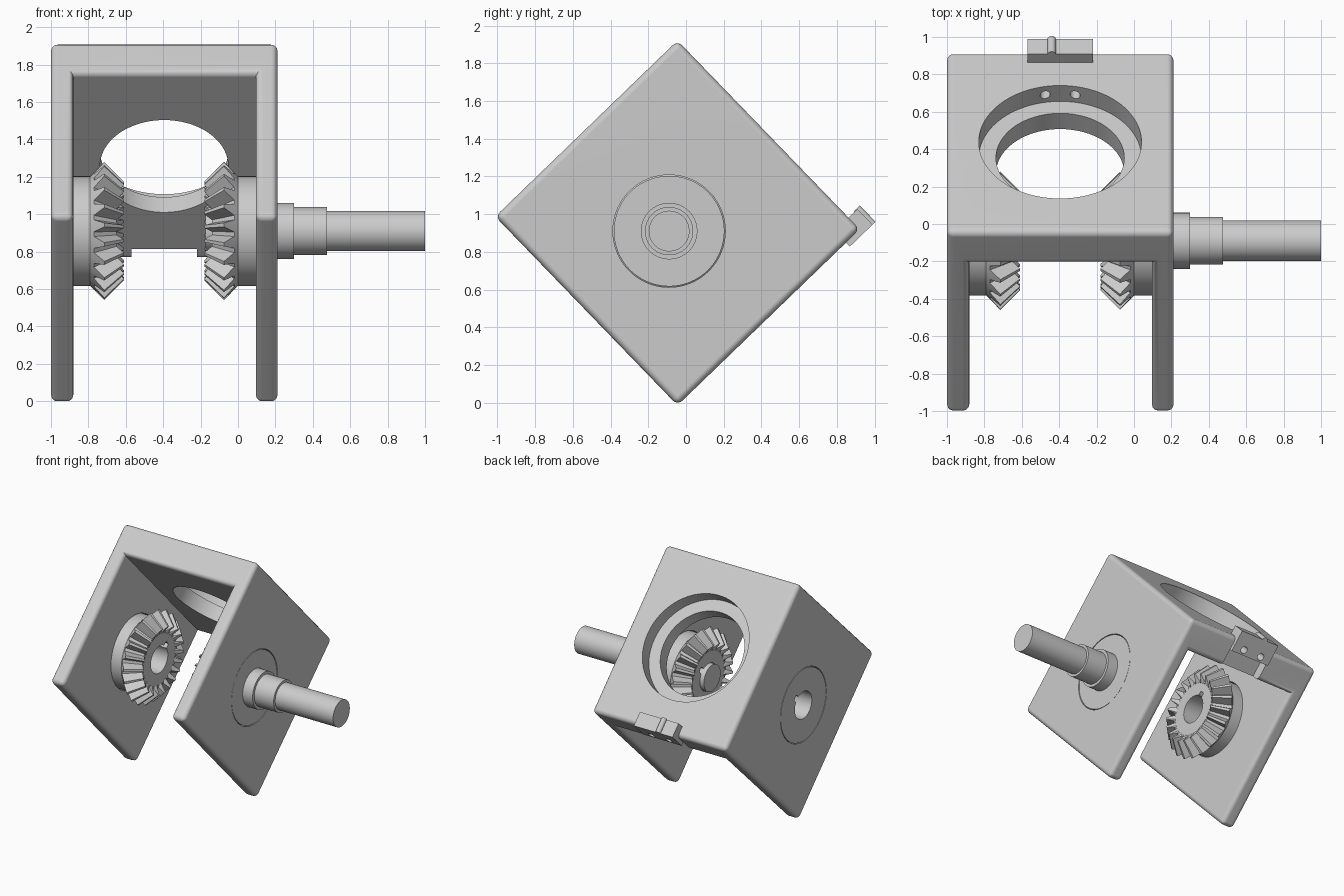
import bpy, bmesh, math
from math import pi, cos, sin
from mathutils import Matrix, Vector

default = bpy.data.objects.get("Cube")
if default:
    bpy.data.objects.remove(default)

# Everything is built square to the axes, then tilted about x
TILT = Matrix.Translation((0, -0.045, 0.953)) @ Matrix.Rotation(math.radians(44), 4, 'X')
MID = -0.395          # mirror plane between the gears
HALF_A, HALF_B = 0.672, 0.696
WEB = 0.235           # thickness of the back wall
AXLE = -0.062         # gear axis offset

grey = bpy.data.materials.new("plain_grey")
grey.use_nodes = True
grey.diffuse_color = (0.6, 0.6, 0.6, 1)
grey.node_tree.nodes["Principled BSDF"].inputs["Base Color"].default_value = (0.6, 0.6, 0.6, 1)


def finish(name, bm):
    """Turn a bmesh into a tilted grey object."""
    bmesh.ops.recalc_face_normals(bm, faces=bm.faces)
    me = bpy.data.meshes.new(name)
    bm.to_mesh(me)
    bm.free()
    ob = bpy.data.objects.new(name, me)
    bpy.context.collection.objects.link(ob)
    me.materials.append(grey)
    ob.matrix_world = TILT
    return ob


def add_cylinder(bm, r, start, end, segs=64):
    start, end = Vector(start), Vector(end)
    axis = end - start
    m = Matrix.Translation((start + end) / 2) @ axis.to_track_quat('Z', 'Y').to_matrix().to_4x4()
    bmesh.ops.create_cone(bm, cap_ends=True, segments=segs, radius1=r, radius2=r,
                          depth=axis.length, matrix=m)


def add_box(bm, lo, hi):
    lo, hi = Vector(lo), Vector(hi)
    m = Matrix.Translation((lo + hi) / 2) @ Matrix.Diagonal((*(hi - lo), 1))
    return bmesh.ops.create_cube(bm, size=1, matrix=m)["verts"]


def cylinder(name, r, start, end, segs=64):
    bm = bmesh.new()
    add_cylinder(bm, r, start, end, segs)
    return finish(name, bm)


def box(name, lo, hi):
    bm = bmesh.new()
    add_box(bm, lo, hi)
    return finish(name, bm)


def cut(ob, cutters):
    """Subtract the cutters, keep the result and drop the helpers."""
    for c in cutters:
        c.hide_render = True
        mod = ob.modifiers.new("cut", 'BOOLEAN')
        mod.operation, mod.object, mod.solver = 'DIFFERENCE', c, 'EXACT'
    bpy.context.view_layer.update()
    deps = bpy.context.evaluated_depsgraph_get()
    me = bpy.data.meshes.new_from_object(ob.evaluated_get(deps))
    ob.modifiers.clear()
    ob.data = me
    for c in cutters:
        bpy.data.objects.remove(c)


def smooth(ob):
    bpy.ops.object.select_all(action='DESELECT')
    ob.select_set(True)
    bpy.context.view_layer.objects.active = ob
    bpy.ops.object.shade_smooth_by_angle(angle=math.radians(30))
    ob.modifiers.new("even_normals", 'WEIGHTED_NORMAL').keep_sharp = True


def pin_holes():
    return [cylinder("hole_cutter", 0.027, (MID + dx, 0.61, -0.3), (MID + dx, 0.61, -0.9), 24)
            for dx in (-0.08, 0.08)]


# Bracket: a U profile with rounded outer edges
bm = bmesh.new()
inner = HALF_A - WEB
outline = [(-1, -HALF_A), (-0.88, -HALF_A), (-0.88, inner), (0.095, inner),
           (0.095, -HALF_A), (0.212, -HALF_A), (0.212, HALF_A), (-1, HALF_A)]
face = bm.faces.new([bm.verts.new((x, a, -HALF_B)) for x, a in outline])
top = bmesh.ops.extrude_face_region(bm, geom=[face])["geom"]
bmesh.ops.translate(bm, verts=[v for v in top if isinstance(v, bmesh.types.BMVert)],
                    vec=(0, 0, 2 * HALF_B))
bmesh.ops.recalc_face_normals(bm, faces=bm.faces)
rounded = [e for e in bm.edges if e.is_convex]
bmesh.ops.bevel(bm, geom=rounded, offset=0.035, segments=4, profile=0.5, affect='EDGES')
bracket = finish("bracket", bm)

# Window with counterbore, hub seats, clamp notch and pin holes
cut(bracket, [
    cylinder("window_cutter", 0.343, (MID, 0.2, 0), (MID, 0.9, 0), 96),
    cylinder("counterbore_cutter", 0.435, (MID, HALF_A - 0.118, 0), (MID, 0.9, 0), 96),
    cylinder("left_seat_cutter", 0.298, (-1.1, AXLE, 0), (-0.8, AXLE, 0), 88),
    cylinder("right_seat_cutter", 0.298, (0.01, AXLE, 0), (0.4, AXLE, 0), 88),
    box("notch_cutter", (-0.57, 0.3, -0.9), (-0.22, 0.9, -0.615)),
] + pin_holes())
smooth(bracket)

# Clamp block in the notch, with pin holes and a rounded rib
clamp = box("clamp_block", (-0.57, 0.57, -0.725), (-0.22, 0.738, -0.61))
cut(clamp, pin_holes())
smooth(clamp)
smooth(cylinder("clamp_rib", 0.022, (-0.44, 0.738, -0.725), (-0.44, 0.738, -0.605), 24))


def bevel_gear(name, mirrored):
    """Hub, straight bevel teeth and a keyed bore, lofted from rings."""
    teeth, per = 22, 4
    n = teeth * per

    def x_pos(x):
        return 2 * MID - x if mirrored else x

    def plain(x, r):
        return lambda k: (x, r)

    def toothed(tip, root):
        return lambda k: tip if k % per < 2 else root

    def bore(x):
        return lambda k: (x, 0.145 if min(k, n - k) <= 9 and abs(0.145 * sin(2 * pi * k / n)) < 0.03
                          else 0.11)

    def angle(k, is_tooth):
        # narrow tips, wide flanks
        if not is_tooth:
            return 2 * pi * k / n
        return 2 * pi / teeth * (k // per + (-0.10, 0.10, 0.36, 0.64)[k % per])

    profile = [
        (bore(-1), False), (plain(-1, 0.293), False), (plain(-0.79, 0.293), False),
        (toothed((-0.715, 0.37), (-0.77, 0.313)), True),
        (toothed((-0.61, 0.265), (-0.65, 0.222)), True),
        (plain(-0.65, 0.205), False), (bore(-0.65), False),
    ]
    bm = bmesh.new()
    rings = []
    for shape, is_tooth in profile:
        ring = []
        for k in range(n):
            x, r = shape(k)
            t = angle(k, is_tooth)
            ring.append(bm.verts.new((x_pos(x), AXLE + r * cos(t), r * sin(t))))
        rings.append(ring)
    for r0, r1 in zip(rings, rings[1:] + rings[:1]):
        for k in range(n):
            j = (k + 1) % n
            bm.faces.new((r0[k], r0[j], r1[j], r1[k]))
    ob = finish(name, bm)
    smooth(ob)
    ob.modifiers.clear()


bevel_gear("left_bevel_gear", False)
bevel_gear("right_bevel_gear", True)

# Stepped drive shaft through the right gear
for name, r, x0, x1 in (("shaft_core", 0.108, -0.175, 1.0),
                        ("shaft_shoulder", 0.128, 0.2, 0.475),
                        ("shaft_collar", 0.15, 0.2, 0.3)):
    smooth(cylinder(name, r, (x0, AXLE, 0), (x1, AXLE, 0)))
